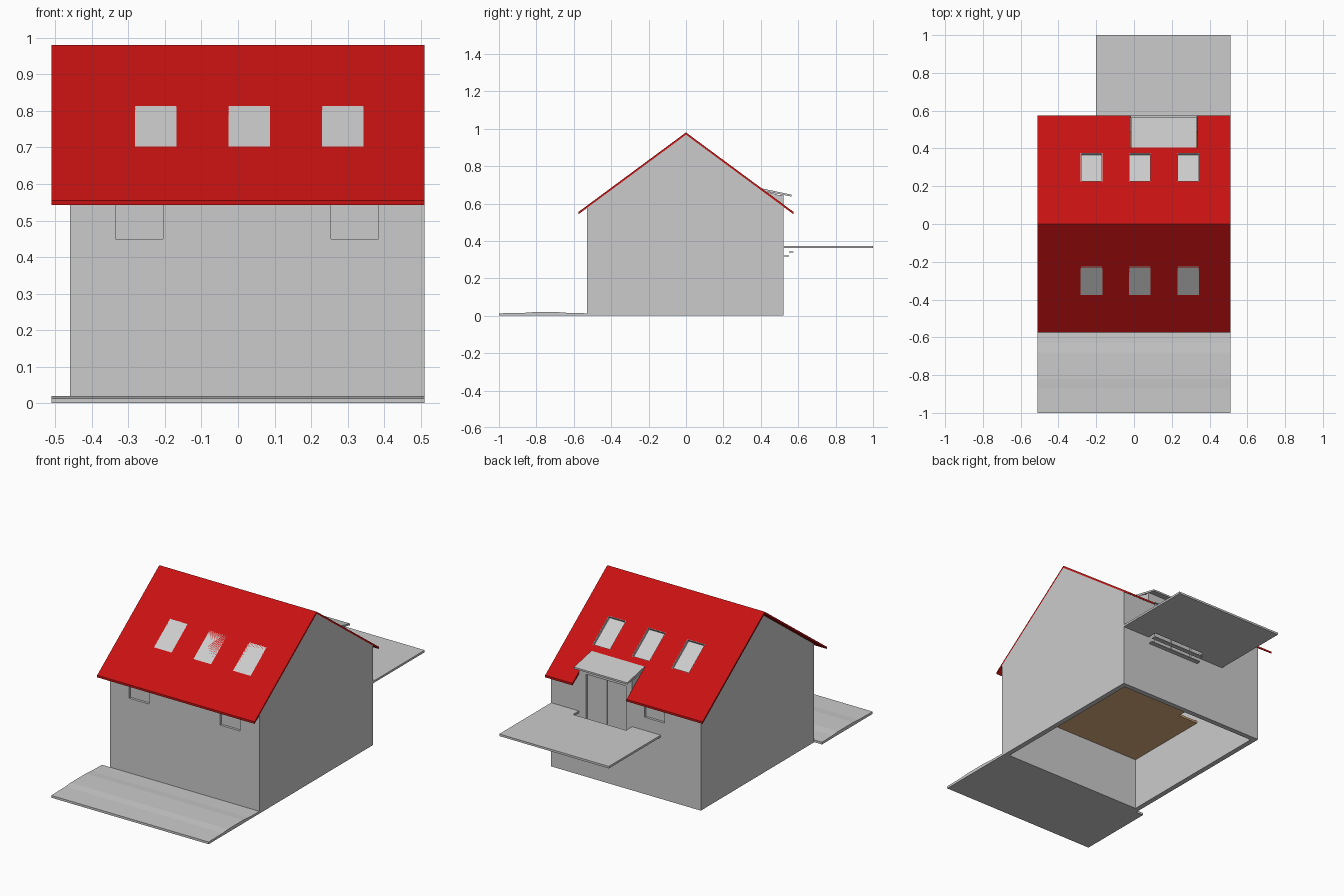
import bpy, bmesh, math
from mathutils import Matrix, Vector

if "Cube" in bpy.data.objects:
    bpy.data.objects.remove(bpy.data.objects["Cube"])

APEX, EAVE_Y, EAVE_Z = 0.98, 0.575, 0.555
SLOPE = (APEX - EAVE_Z) / EAVE_Y
ANGLE = math.atan(SLOPE)


def material(name, rgb):
    m = bpy.data.materials.new(name)
    m.diffuse_color = (*rgb, 1)
    m.use_nodes = True
    m.node_tree.nodes["Principled BSDF"].inputs["Base Color"].default_value = m.diffuse_color
    return m


def finish(name, bm, mat=None):
    bmesh.ops.recalc_face_normals(bm, faces=bm.faces)
    me = bpy.data.meshes.new(name)
    bm.to_mesh(me)
    bm.free()
    ob = bpy.data.objects.new(name, me)
    bpy.context.collection.objects.link(ob)
    if mat:
        me.materials.append(mat)
    return ob


def box(name, x, y, z, mat=None, matrix=None):
    bm = bmesh.new()
    bmesh.ops.create_cube(bm, size=1)
    for v in bm.verts:
        v.co = Vector([(r[0] + r[1]) / 2 + c * (r[1] - r[0]) for c, r in zip(v.co, (x, y, z))])
    if matrix:
        bm.transform(matrix)
    return finish(name, bm, mat)


def prism(name, x0, x1, profile, mat=None):
    # (y, z) outline extruded along x
    bm = bmesh.new()
    f = bm.faces.new([bm.verts.new((x0, y, z)) for y, z in profile])
    r = bmesh.ops.extrude_face_region(bm, geom=[f])
    bmesh.ops.translate(bm, vec=(x1 - x0, 0, 0),
                        verts=[g for g in r["geom"] if isinstance(g, bmesh.types.BMVert)])
    return finish(name, bm, mat)


def boolean(ob, other, op="DIFFERENCE"):
    m = ob.modifiers.new("cut", "BOOLEAN")
    m.object, m.operation, m.solver = other, op, "EXACT"
    bpy.context.view_layer.objects.active = ob
    bpy.ops.object.modifier_apply(modifier=m.name)
    bpy.data.objects.remove(other)


def slope_matrix(side):
    # local y runs down the slope from the ridge, local z is the roof normal
    spin = Matrix.Diagonal((1, side, 1, 1))
    return spin @ Matrix.Translation((0, 0, APEX)) @ Matrix.Rotation(-ANGLE, 4, "X")


red = material("roof_red", (0.58, 0.006, 0.006))
brown = material("floor_brown", (0.72, 0.43, 0.22))

# Walls: gabled outline, hollow, open underneath
wall_top = APEX - 0.012
outline = [(-0.53, 0), (0.52, 0), (0.52, wall_top - 0.52 * SLOPE), (0, wall_top),
           (-0.53, wall_top - 0.53 * SLOPE)]
walls = prism("walls", -0.46, 0.51, outline)
boolean(walls, box("cutter", (-0.43, 0.48), (-0.50, 0.49), (-1, 2)))

# Dormer front and triangular cheeks
DX0, DX1 = -0.015, 0.33
boolean(walls, box("dormer_front", (DX0, DX1), (0.49, 0.52), (0.45, 0.645)), "UNION")
for i, x in enumerate((DX0, DX1 - 0.03)):
    prism(f"dormer_cheek_{i}", x, x + 0.03,
          [(0.40, 0.67), (0.49, 0.648), (0.49, 0.605)])

# Wall windows and dormer door: openings with set-back panes
windows = [(-0.335, -0.205, -0.53), (0.255, 0.385, -0.53), (-0.225, -0.095, 0.52)]
for i, (x0, x1, y) in enumerate(windows):
    boolean(walls, box("cutter", (x0, x1), (y - 0.06, y + 0.06), (0.45, 0.56)))
    c = y - math.copysign(0.018, y)
    box(f"window_pane_{i}", (x0, x1), (c - 0.004, c + 0.004), (0.45, 0.56))
boolean(walls, box("cutter", (0.025, 0.285), (0.45, 0.6), (0.325, 0.60)))
for i, x in enumerate((0.025, 0.157)):
    box(f"door_leaf_{i}", (x, x + 0.128), (0.497, 0.507), (0.325, 0.60))

# Main roof: thin inverted V
t = 0.0125
roof = prism("roof", -0.51, 0.51,
             [(-EAVE_Y, EAVE_Z), (0, APEX), (EAVE_Y, EAVE_Z),
              (EAVE_Y, EAVE_Z - t), (0, APEX - t), (-EAVE_Y, EAVE_Z - t)], red)
boolean(roof, box("cutter", (DX0 - 0.003, DX1 + 0.003), (0.405, 0.7), (0.3, 0.9)))

# Skylights: three on each slope, with lining and recessed pane
d0, d1 = 0.225 / math.cos(ANGLE), 0.375 / math.cos(ANGLE)
for side, label in ((-1, "front"), (1, "back")):
    M = slope_matrix(side)
    for i, x in enumerate((-0.282, -0.026, 0.23)):
        xr = (x, x + 0.114)
        boolean(roof, box("cutter", xr, (d0, d1), (-0.05, 0.05), None, M))
        frame = box(f"skylight_{label}_{i}", xr, (d0, d1), (-0.022, 0), None, M)
        e = 0.003
        boolean(frame, box("cutter", (xr[0] + e, xr[1] - e), (d0 + e, d1 - e),
                           (-0.014, 0.05), None, M))

# Dormer roof
prism("dormer_roof", DX0, DX1, [(0.40, 0.682), (0.565, 0.647), (0.565, 0.637), (0.40, 0.67)])

# Upper floor with stair opening
floor = box("upper_floor", (-0.43, 0.48), (-0.50, 0.49), (0.31, 0.322), brown)
boolean(floor, box("cutter", (-0.5, -0.30), (0.03, 0.42), (0.2, 0.5)))

# Back balcony with a stepped notch at the door
balcony = box("balcony", (-0.20, 0.51), (0.52, 1.0), (0.361, 0.373))
boolean(balcony, box("cutter", (DX0, DX1), (0.4, 0.575), (0.2, 0.5)))
for i, (y, z) in enumerate(((0.525, 0.32), (0.55, 0.34))):
    box(f"door_step_{i}", (DX0, DX1), (y, y + 0.025), (z - 0.003, z + 0.003))

# Front terrace, slightly crowned
prism("terrace", -0.51, 0.51,
      [(-1, 0), (-1, 0.013), (-0.87, 0.015), (-0.82, 0.019), (-0.68, 0.019),
       (-0.63, 0.015), (-0.53, 0.013), (-0.53, 0)])
